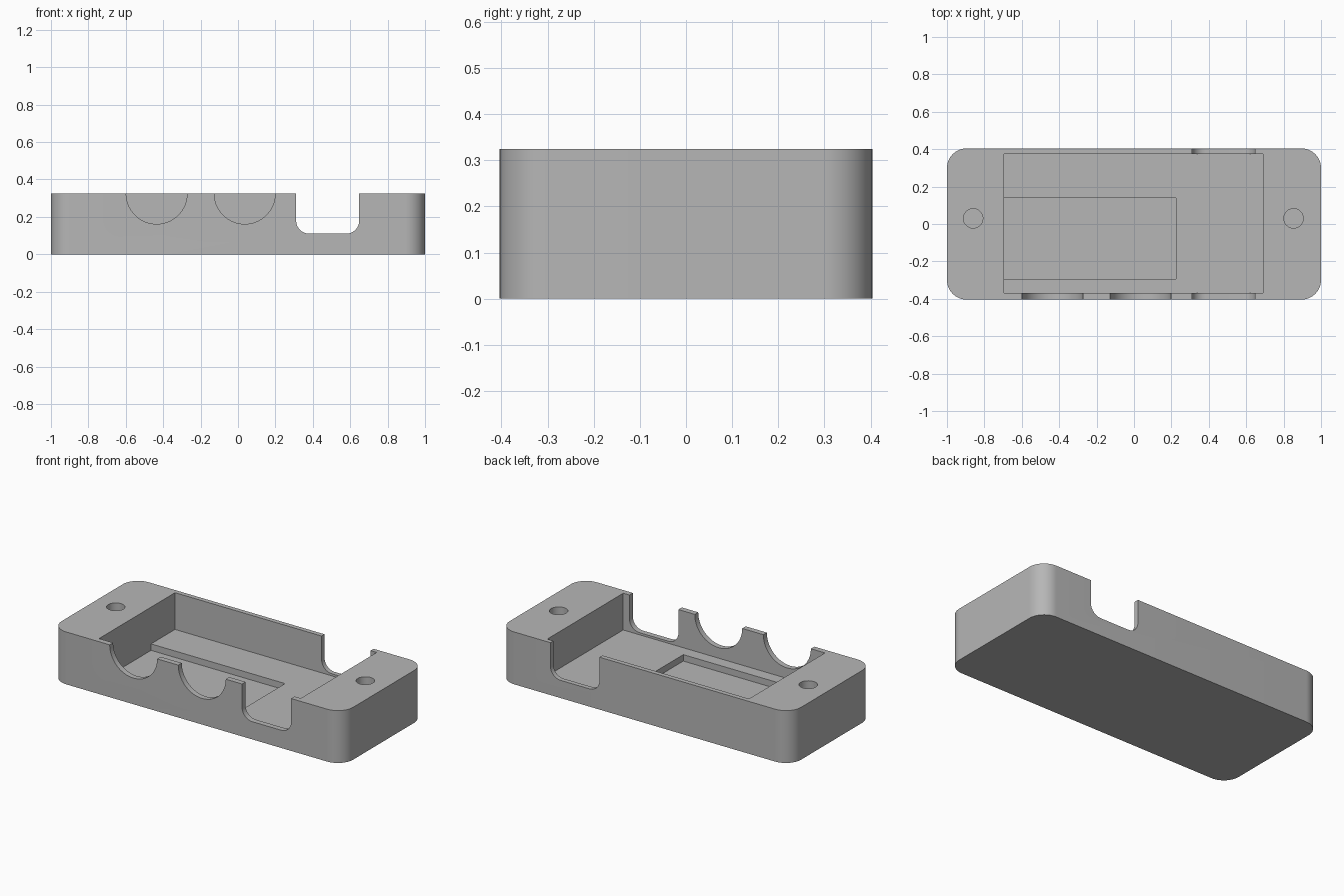
import bpy
import bmesh
from math import cos, sin, pi
from mathutils import Vector

cube = bpy.data.objects.get("Cube")
if cube:
    bpy.data.objects.remove(cube, do_unlink=True)

HEIGHT, ABOVE = 0.325, 0.45
FLOOR, POCKET_FLOOR = 0.097, 0.057

grey = bpy.data.materials.new("plain grey")
grey.use_nodes = True
grey.diffuse_color = (0.47, 0.47, 0.47, 1)
grey.node_tree.nodes["Principled BSDF"].inputs["Base Color"].default_value = grey.diffuse_color


def arc(cx, cy, r, start, end, steps):
    return [(cx + r * cos(start + (end - start) * i / steps),
             cy + r * sin(start + (end - start) * i / steps)) for i in range(steps + 1)]


def rectangle(x0, x1, y0, y1):
    return [(x0, y0), (x1, y0), (x1, y1), (x0, y1)]


def extrude(name, outline, low, high, axis="Z"):
    """Extrude a closed outline along Z (outline in x, y) or Y (outline in x, z)."""
    def place(u, v, w):
        return (u, v, w) if axis == "Z" else (u, w, v)
    bm = bmesh.new()
    face = bm.faces.new([bm.verts.new(place(u, v, low)) for u, v in outline])
    grown = bmesh.ops.extrude_face_region(bm, geom=[face])["geom"]
    bmesh.ops.translate(bm, vec=Vector(place(0, 0, high - low)),
                        verts=[g for g in grown if isinstance(g, bmesh.types.BMVert)])
    bmesh.ops.recalc_face_normals(bm, faces=bm.faces)
    mesh = bpy.data.meshes.new(name)
    bm.to_mesh(mesh)
    bm.free()
    mesh.materials.append(grey)
    obj = bpy.data.objects.new(name, mesh)
    bpy.context.collection.objects.link(obj)
    return obj


# Rounded block
W, D, R = 1.0, 0.404, 0.105
block = []
for i, (sx, sy) in enumerate([(1, 1), (-1, 1), (-1, -1), (1, -1)]):
    block += arc(sx * (W - R), sy * (D - R), R, i * pi / 2, (i + 1) * pi / 2, 16)
body = extrude("case_body", block, 0, HEIGHT)

# Main cavity and the shallow pocket in its floor
cutters = [
    extrude("cavity_cutter", rectangle(-0.695, 0.69, -0.37, 0.375), FLOOR, ABOVE),
    extrude("pocket_cutter", rectangle(-0.695, 0.225, -0.295, 0.14), POCKET_FLOOR, FLOOR + 0.05),
]

# Blind screw holes in the end blocks
for x in (-0.86, 0.853):
    cutters.append(extrude("screw_hole_cutter", arc(x, 0.03, 0.052, 0, 2 * pi, 32)[:-1], 0.1, ABOVE))

# Half-round openings in the front wall
for x in (-0.435, 0.036):
    outline = arc(x, HEIGHT, 0.163, pi, 2 * pi, 32) + [(x + 0.163, ABOVE), (x - 0.163, ABOVE)]
    cutters.append(extrude("round_opening_cutter", outline, -0.5, -0.2, "Y"))

# Round-bottomed slot through the front and back walls
x0, x1, z0, r = 0.311, 0.648, 0.11, 0.07
slot = (arc(x0 + r, z0 + r, r, pi, 1.5 * pi, 12) + arc(x1 - r, z0 + r, r, 1.5 * pi, 2 * pi, 12)
        + [(x1, ABOVE), (x0, ABOVE)])
cutters.append(extrude("slot_cutter", slot, -0.5, 0.5, "Y"))

# Carve the block, then bake the result and drop the cutters
for cutter in cutters:
    cutter.hide_render = True
    cut = body.modifiers.new(cutter.name, "BOOLEAN")
    cut.operation, cut.solver, cut.object = "DIFFERENCE", "EXACT", cutter

bpy.ops.object.select_all(action="DESELECT")
body.select_set(True)
bpy.context.view_layer.objects.active = body
for name in [m.name for m in body.modifiers]:
    bpy.ops.object.modifier_apply(modifier=name)
for cutter in cutters:
    bpy.data.objects.remove(cutter, do_unlink=True)
bpy.ops.object.shade_smooth_by_angle()
